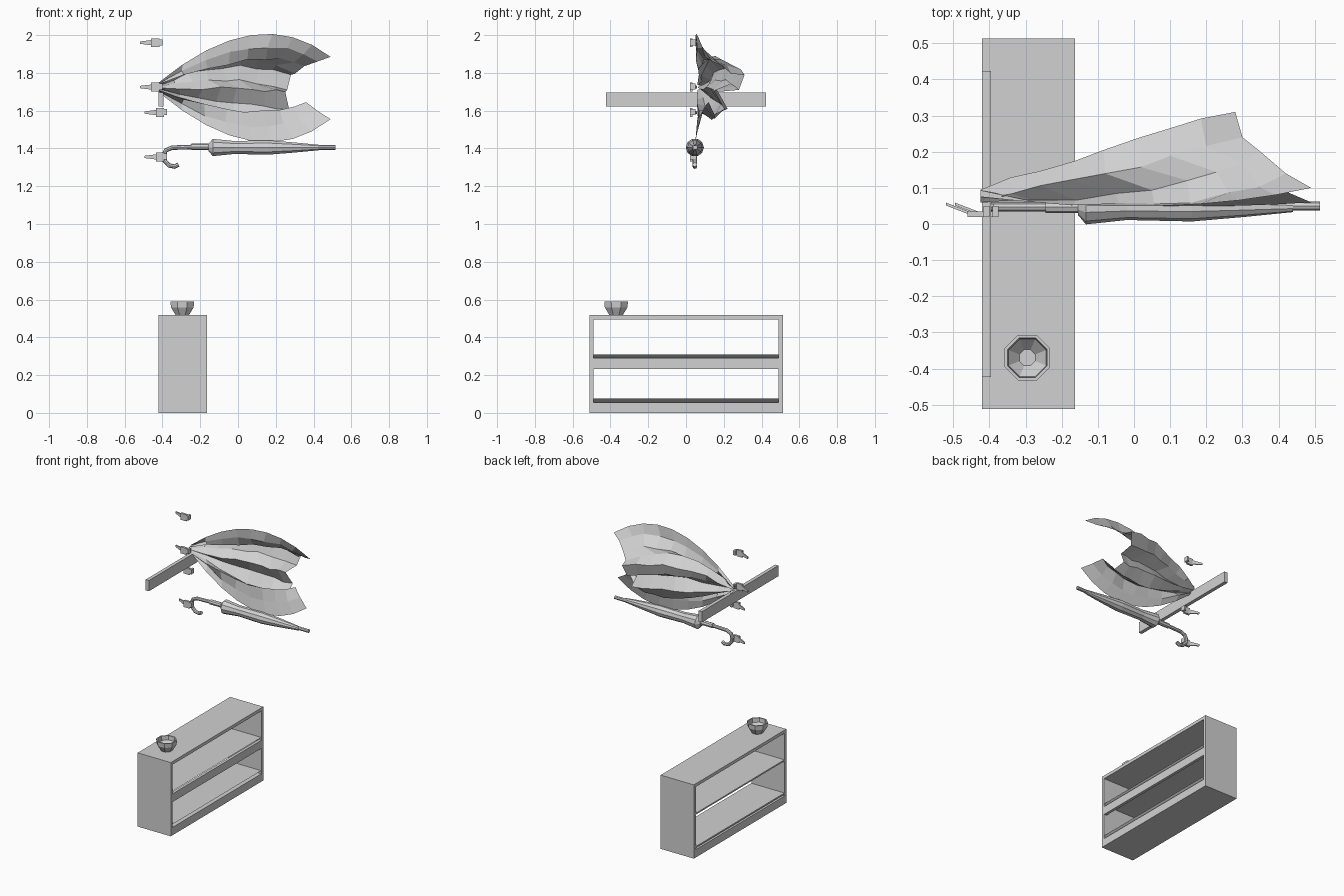
import bpy, bmesh, math, random
from mathutils import Vector

if "Cube" in bpy.data.objects:
    bpy.data.objects.remove(bpy.data.objects["Cube"], do_unlink=True)

random.seed(4)
grey = bpy.data.materials.new("plain_grey")
grey.use_nodes = True
colour = (0.64, 0.64, 0.64, 1)
grey.diffuse_color = colour
grey.node_tree.nodes["Principled BSDF"].inputs["Base Color"].default_value = colour


def finish(name, bm, fix_normals=True):
    if fix_normals:
        bmesh.ops.recalc_face_normals(bm, faces=bm.faces)
    mesh = bpy.data.meshes.new(name)
    bm.to_mesh(mesh)
    bm.free()
    mesh.materials.append(grey)
    obj = bpy.data.objects.new(name, mesh)
    bpy.context.collection.objects.link(obj)
    return obj


def add_box(bm, xs, ys, zs):
    corners = [bm.verts.new((x, y, z)) for x in xs for y in ys for z in zs]
    for quad in ("0132", "4576", "0451", "2673", "0264", "1375"):
        bm.faces.new([corners[int(c)] for c in quad])


def box(name, xs, ys, zs):
    bm = bmesh.new()
    add_box(bm, xs, ys, zs)
    return finish(name, bm)


def skin(bm, rings):
    """Join rings of vertices into a closed tube."""
    count = len(rings[0])
    for a, b in zip(rings, rings[1:]):
        for i in range(count):
            j = (i + 1) % count
            bm.faces.new((a[i], a[j], b[j], b[i]))
    bm.faces.new(rings[0])
    bm.faces.new(rings[-1])


def tube(name, path, radii, sides):
    """Tube along a path lying in the xz plane."""
    bm = bmesh.new()
    points = [Vector(p) for p in path]
    rings = []
    for k, p in enumerate(points):
        along = points[min(k + 1, len(points) - 1)] - points[max(k - 1, 0)]
        side = Vector((0, 1, 0))
        up = along.normalized().cross(side)
        turns = [math.tau * i / sides for i in range(sides)]
        rings.append([bm.verts.new(p + radii[k] * (side * math.cos(a) + up * math.sin(a)))
                      for a in turns])
    skin(bm, rings)
    return finish(name, bm)


# Low shelf unit, open on both long sides
LEFT, RIGHT, NEAR, FAR, TOP = -0.42, -0.163, -0.512, 0.513, 0.517
wide, long = (LEFT, RIGHT), (NEAR, FAR)
inner = (NEAR + 0.022, FAR - 0.022)
box("shelf_top", wide, long, (TOP - 0.022, TOP))
box("shelf_end_front", wide, (NEAR, inner[0]), (0, TOP - 0.022))
box("shelf_end_back", wide, (inner[1], FAR), (0, TOP - 0.022))
box("shelf_plinth", wide, inner, (0, 0.055))
box("shelf_apron", (RIGHT - 0.02, RIGHT), inner, (0.233, 0.29))


def shelf_board(name, low, high):
    # Thin board with an undercut front edge
    bm = bmesh.new()
    profile = ((LEFT, high - 0.01), (RIGHT - 0.06, high - 0.01), (RIGHT - 0.03, low),
               (RIGHT, high), (LEFT, high))
    skin(bm, [[bm.verts.new((x, y, z)) for x, z in profile] for y in inner])
    return finish(name, bm)


shelf_board("lower_shelf", 0.055, 0.077)
shelf_board("middle_shelf", 0.29, 0.31)

# Eight-sided bowl on the shelf
bm = bmesh.new()
bowl_profile = ((0.038, 0), (0.065, 0.042), (0.068, 0.073),
                (0.059, 0.073), (0.056, 0.044), (0.024, 0.012))
rings = []
for radius, height in bowl_profile:
    angles = [math.tau * (i + 0.5) / 8 for i in range(8)]
    rings.append([bm.verts.new((-0.295 + radius * math.cos(a),
                                -0.37 + radius * math.sin(a), TOP + height))
                  for a in angles])
skin(bm, rings)
finish("bowl", bm)

# Wall rail
box("wall_rail", (LEFT, -0.395), (-0.423, 0.423), (1.622, 1.697))

# Hooks: back plate, block and slanted tapering peg
for number, (shift, z) in enumerate(((0, 1.96), (0, 1.725), (0.025, 1.59), (0.025, 1.355))):
    bm = bmesh.new()
    x = shift - 0.4
    add_box(bm, (x - 0.016, x), (0.02, 0.05), (z - 0.014, z + 0.018))
    add_box(bm, (x - 0.06, x - 0.016), (0.02, 0.035), (z - 0.023, z + 0.023))
    peg = []
    for px, py, half in ((x - 0.12, 0.055, 0.006), (x - 0.055, 0.03, 0.014)):
        peg.append([bm.verts.new((px, py + dy, z + dz * half))
                    for dy, dz in ((-0.004, -1), (0.004, -1), (0.004, 1), (-0.004, 1))])
    skin(bm, peg)
    finish(f"hook_{number + 1}", bm)

# Folded umbrella lying along x
Y = 0.047
handle = [(-0.315, Y, 1.315), (-0.335, Y, 1.304), (-0.365, Y, 1.31), (-0.388, Y, 1.335),
          (-0.394, Y, 1.365), (-0.382, Y, 1.39), (-0.35, Y, 1.404), (-0.24, Y, 1.408)]
tube("umbrella_handle", handle, [0.012] * len(handle), 8)
tube("umbrella_grip", [(-0.245, Y, 1.408), (-0.145, Y, 1.408)], [0.017] * 2, 8)
canopy = ((-0.155, 0.022), (-0.133, 0.048), (-0.02, 0.036), (0.16, 0.04),
          (0.3, 0.028), (0.44, 0.014))
tube("umbrella_canopy", [(x, Y, 1.405) for x, r in canopy], [r for x, r in canopy], 10)
tube("umbrella_tip", [(0.43, 0.05, 1.405), (0.515, 0.05, 1.405)], [0.012] * 2, 8)

# Hanging cloth: folds fan out from a gathered point, one row per crease
middle = [(0.07, 0.05, 2.0), (0.06, 0.055, 1.93), (0.05, 0.1, 1.865), (-0.08, 0.14, 1.89),
          (-0.08, 0.205, 1.83), (-0.07, 0.19, 1.765), (0, 0.125, 1.715), (-0.02, 0.17, 1.64),
          (-0.02, 0.12, 1.57), (0.04, 0.065, 1.6), (0.05, 0.06, 1.52), (0.07, 0.05, 1.44)]
hem = [(0.49, 0.1, 1.885), (0.42, 0.14, 1.86), (0.35, 0.2, 1.835), (0.3, 0.24, 1.795),
       (0.28, 0.31, 1.79), (0.26, 0.28, 1.71), (0.25, 0.17, 1.7), (0.27, 0.22, 1.61),
       (0.29, 0.15, 1.58), (0.36, 0.12, 1.645), (0.42, 0.09, 1.6), (0.49, 0.06, 1.555)]
STEPS = 8
bm = bmesh.new()
rows = []
for k, (m, h) in enumerate(zip(middle, hem)):
    m, h = Vector(m), Vector(h)
    g = Vector((-0.425, 0.075 + 0.02 * math.sin(k * 2), 1.745 - 0.004 * k))
    row = []
    for s in range(STEPS + 1):
        t = s / STEPS
        p = g * (1 - t) * (1 - 2 * t) + m * 4 * t * (1 - t) + h * t * (2 * t - 1)
        if 0 < s < STEPS and 0 < k < len(hem) - 1:
            p += Vector([random.uniform(-1, 1) for axis in "xyz"]) * 0.008
        row.append(bm.verts.new(p))
    rows.append(row)
for a, b in zip(rows, rows[1:]):
    for s in range(STEPS):
        bm.faces.new((a[s], b[s], b[s + 1], a[s + 1]))
finish("hanging_cloth", bm, fix_normals=False)
